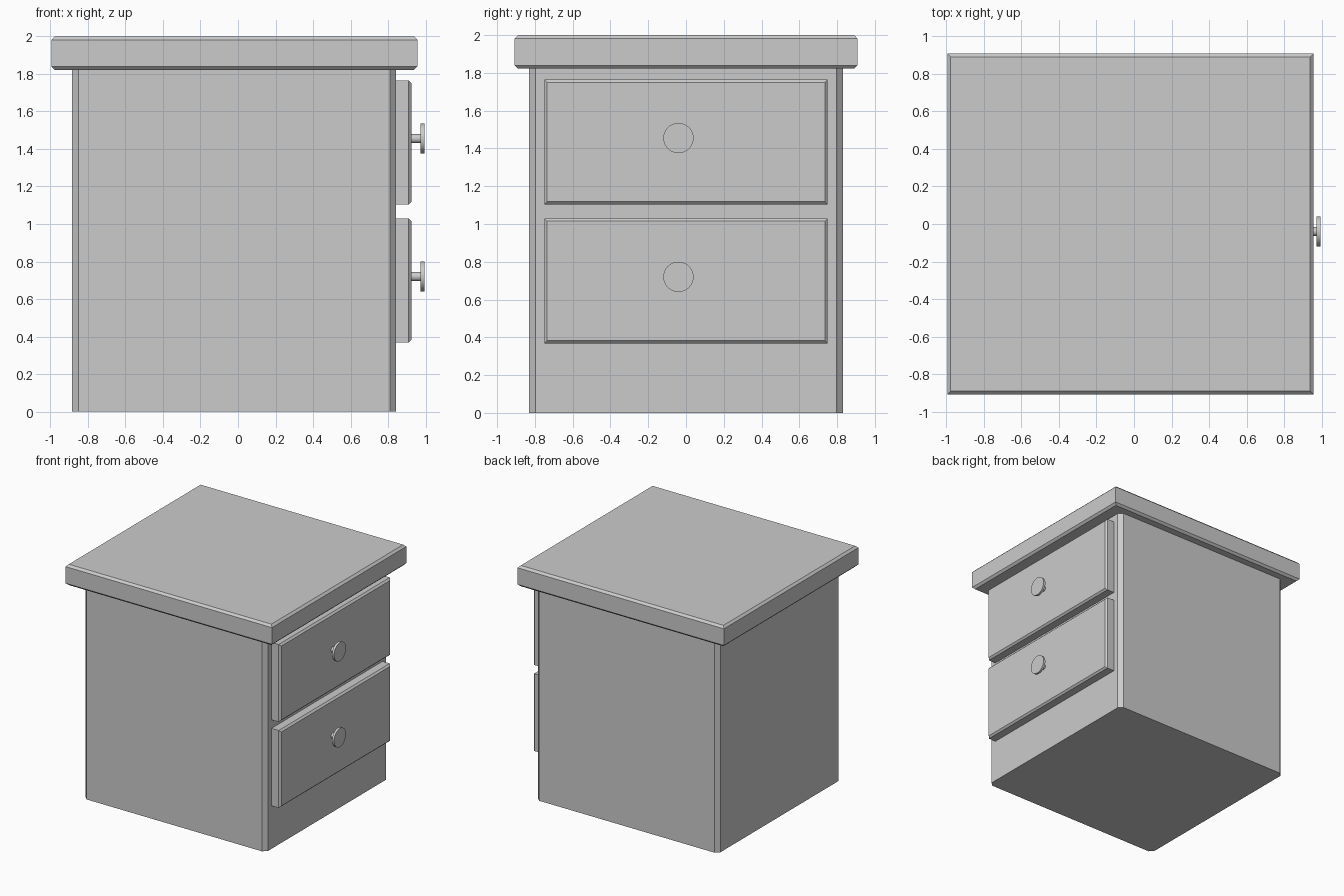
import bpy, bmesh, math
from mathutils import Matrix

if "Cube" in bpy.data.objects:
    bpy.data.objects.remove(bpy.data.objects["Cube"])


def box(name, lo, hi, bevel, pick):
    """Box from corner to corner, chamfering the edges that pick() accepts."""
    bm = bmesh.new()
    bmesh.ops.create_cube(bm, size=1)
    for v in bm.verts:
        v.co = [a + (b - a) * (c + 0.5) for a, b, c in zip(lo, hi, v.co)]
    edges = [e for e in bm.edges if pick(*e.verts)]
    bmesh.ops.bevel(bm, geom=edges, offset=bevel, segments=1, affect='EDGES')
    return finish(name, bm)


def finish(name, bm):
    mesh = bpy.data.meshes.new(name)
    bm.to_mesh(mesh)
    bm.free()
    obj = bpy.data.objects.new(name, mesh)
    bpy.context.collection.objects.link(obj)
    return obj


def knob(name, y, z):
    """Thin stem with a flat round disc, pointing along +x."""
    bm = bmesh.new()
    for x0, x1, r in ((0.915, 0.976, 0.024), (0.974, 0.993, 0.08)):
        place = Matrix.Translation(((x0 + x1) / 2, y, z)) @ Matrix.Rotation(math.pi / 2, 4, 'Y')
        bmesh.ops.create_cone(bm, cap_ends=True, segments=32, radius1=r,
                              radius2=r, depth=x1 - x0, matrix=place)
    obj = finish(name, bm)
    bpy.ops.object.select_all(action='DESELECT')
    obj.select_set(True)
    bpy.context.view_layer.objects.active = obj
    bpy.ops.object.shade_smooth_by_angle(angle=math.radians(30))


# Cabinet body with chamfered upright corners
box("cabinet_body", (-0.884, -0.83, 0), (0.842, 0.83, 1.825), 0.033,
    lambda a, b: abs(a.co.z - b.co.z) > 0.5)

# Table top with chamfered upper and lower rims
box("table_top", (-0.995, -0.908, 1.822), (0.957, 0.908, 2.0), 0.018,
    lambda a, b: abs(a.co.z - b.co.z) < 0.01)

# Two drawers with chamfered faces, each with a knob
for label, z0, z1 in (("lower", 0.368, 1.03), ("upper", 1.103, 1.765)):
    box(label + "_drawer", (0.835, -0.75, z0), (0.925, 0.75, z1), 0.015,
        lambda a, b: a.co.x > 0.9 and b.co.x > 0.9)
    knob(label + "_knob", -0.04, (z0 + z1) / 2 + 0.021)
